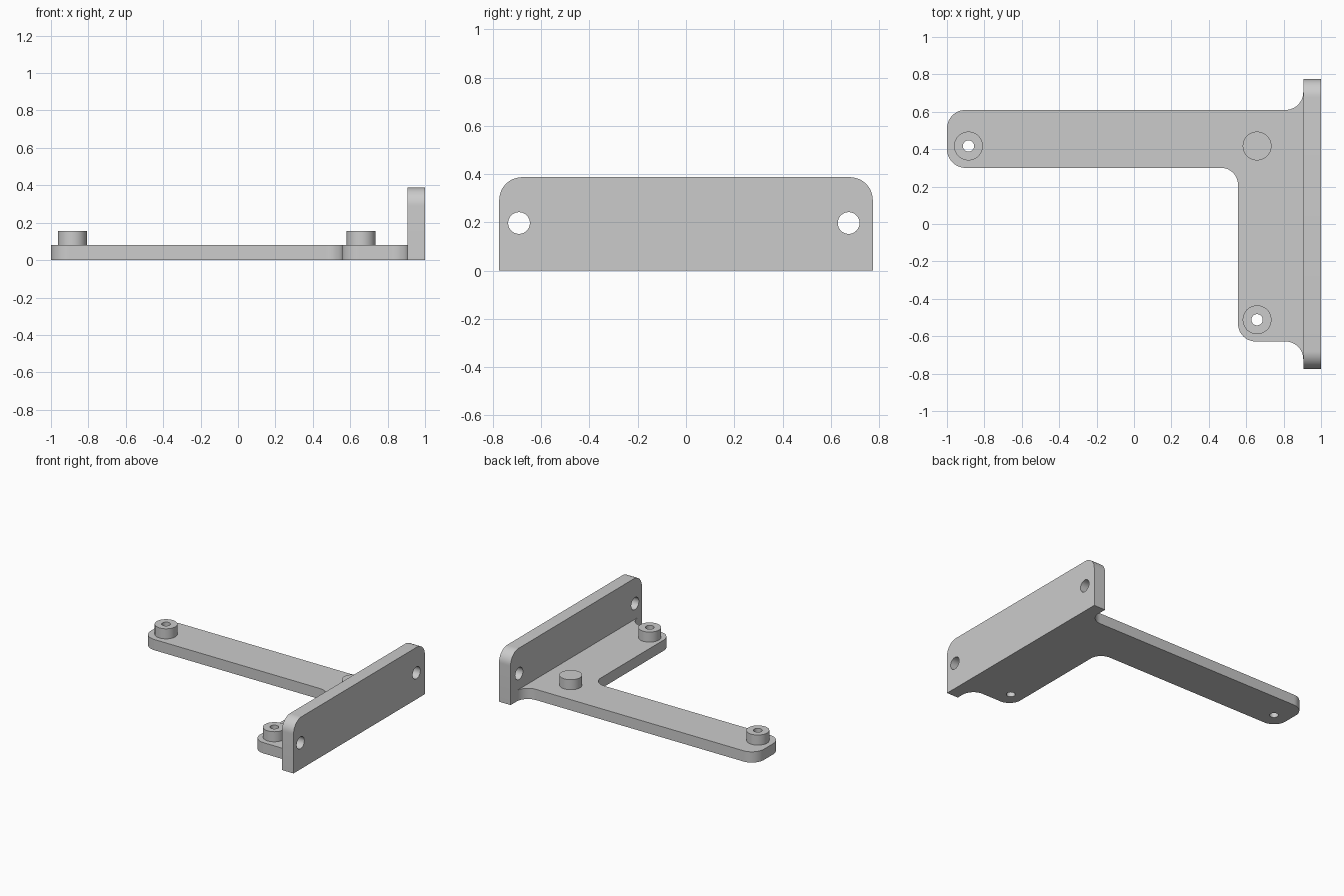
import bpy, bmesh, math
from mathutils import Matrix, Vector

if "Cube" in bpy.data.objects:
    bpy.data.objects.remove(bpy.data.objects["Cube"])

grey = bpy.data.materials.new("light_grey")
grey.diffuse_color = (0.6, 0.6, 0.6, 1)
grey.use_nodes = True
grey.node_tree.nodes["Principled BSDF"].inputs["Base Color"].default_value = grey.diffuse_color

PLATE_TOP, BOSS_TOP = 0.08, 0.155
WALL_IN, WALL_OUT, WALL_TOP = 0.905, 1.0, 0.387


def circle(cx, cy, r, n=48):
    return [(cx + r * math.cos(2 * math.pi * i / n),
             cy + r * math.sin(2 * math.pi * i / n)) for i in range(n)]


def rounded(corners, steps=12):
    """Outline from (x, y, radius) corners, each rounded by a tangent arc."""
    pts = []
    for i, (x, y, r) in enumerate(corners):
        p = Vector((x, y))
        if r == 0:
            pts.append((x, y))
            continue
        a = (Vector(corners[i - 1][:2]) - p).normalized()
        b = (Vector(corners[(i + 1) % len(corners)][:2]) - p).normalized()
        # right-angled corners: the arc centre lies at p + r(a + b)
        for k in range(steps + 1):
            t = k / steps * math.pi / 2
            pts.append(tuple(p + r * (a * (1 - math.sin(t)) + b * (1 - math.cos(t)))))
    return pts


def extrude(name, loops, low, high, frame=Matrix()):
    """Solid from an outline and its holes, extruded from low to high."""
    curve = bpy.data.curves.new(name, 'CURVE')
    curve.dimensions = '2D'
    curve.fill_mode = 'BOTH'
    curve.extrude = (high - low) / 2
    for loop in loops:
        spline = curve.splines.new('POLY')
        spline.points.add(len(loop) - 1)
        for point, (x, y) in zip(spline.points, loop):
            point.co = (x, y, 0, 1)
        spline.use_cyclic_u = True
    obj = bpy.data.objects.new(name, curve)
    bpy.context.collection.objects.link(obj)
    bpy.ops.object.select_all(action='DESELECT')
    obj.select_set(True)
    bpy.context.view_layer.objects.active = obj
    bpy.ops.object.convert(target='MESH')
    obj = bpy.context.object
    mesh = obj.data
    bm = bmesh.new()
    bm.from_mesh(mesh)
    bmesh.ops.remove_doubles(bm, verts=bm.verts, dist=1e-5)
    bm.transform(frame @ Matrix.Translation((0, 0, (low + high) / 2)))
    bmesh.ops.recalc_face_normals(bm, faces=bm.faces)
    bm.to_mesh(mesh)
    bm.free()
    mesh.materials.clear()
    mesh.materials.append(grey)
    bpy.ops.object.shade_smooth_by_angle(angle=math.radians(30))
    return obj


# Bosses: position and whether drilled through
bosses = {"arm_boss": (-0.885, 0.417, True),
          "corner_boss": (0.658, 0.417, False),
          "stem_boss": (0.658, -0.512, True)}
holes = [circle(x, y, 0.03) for x, y, drilled in bosses.values() if drilled]

# L-shaped plate, flared into the wall at both ends
plate = rounded([
    (WALL_IN, -0.723, 0), (WALL_IN, -0.628, 0.095), (0.556, -0.628, 0.095),
    (0.556, 0.30, 0.09), (-1.0, 0.30, 0.1), (-1.0, 0.61, 0.1),
    (WALL_IN, 0.61, 0.095), (WALL_IN, 0.705, 0)])
extrude("base_plate", [plate] + holes, 0, PLATE_TOP)

for name, (x, y, drilled) in bosses.items():
    loops = [circle(x, y, 0.077)] + ([circle(x, y, 0.03)] if drilled else [])
    extrude(name, loops, PLATE_TOP, BOSS_TOP)

# Upright wall: profile in the y-z plane, extruded along x
yz = Matrix(((0, 0, 1, 0), (1, 0, 0, 0), (0, 1, 0, 0), (0, 0, 0, 1)))
wall = rounded([(-0.774, 0, 0), (0.774, 0, 0),
                (0.774, WALL_TOP, 0.095), (-0.774, WALL_TOP, 0.095)])
extrude("mounting_wall",
        [wall, circle(-0.692, 0.197, 0.045), circle(0.674, 0.197, 0.045)],
        WALL_IN, WALL_OUT, yz)
